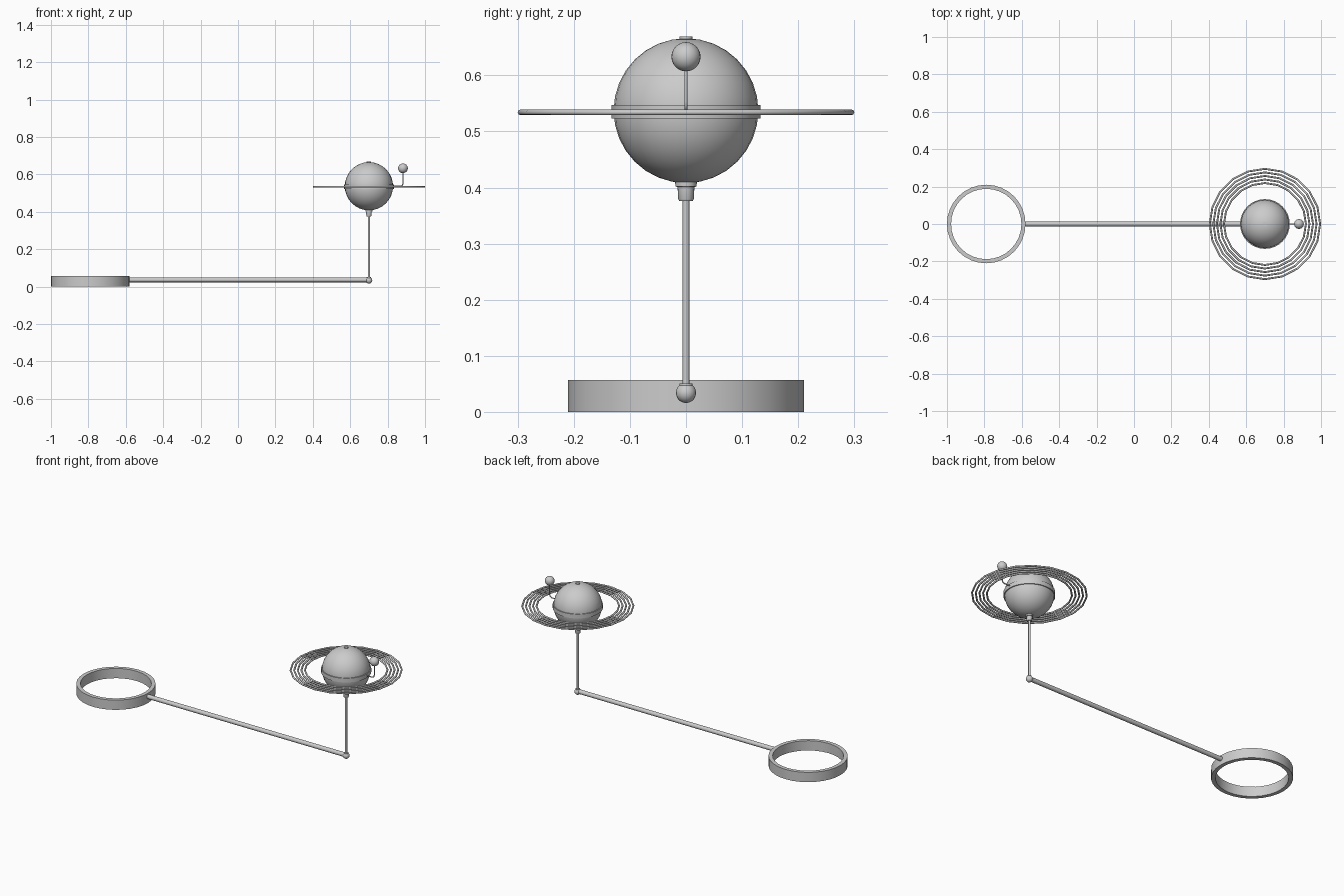
import bpy, math
from mathutils import Vector

if "Cube" in bpy.data.objects:
    bpy.data.objects.remove(bpy.data.objects["Cube"])

PX, PZ = 0.70, 0.537   # planet centre


def finish(name, angle=40):
    o = bpy.context.object
    o.name = name
    bpy.ops.object.shade_smooth_by_angle(angle=math.radians(angle))
    return o


def rod(name, a, b, r, sides=16):
    a, b = Vector(a), Vector(b)
    d = b - a
    bpy.ops.mesh.primitive_cylinder_add(
        vertices=sides, radius=r, depth=d.length, location=(a + b) / 2,
        rotation=d.to_track_quat('Z', 'Y').to_euler())
    return finish(name)


def ball(name, loc, r, seg=32, rings=16):
    bpy.ops.mesh.primitive_uv_sphere_add(segments=seg, ring_count=rings, radius=r, location=loc)
    return finish(name)


def lathe(name, profile, x, sides, closed=False):
    # spin an (r, z) profile around a vertical axis at x
    n = len(profile)
    verts = [(r * math.cos(2 * math.pi * i / sides), r * math.sin(2 * math.pi * i / sides), z)
             for i in range(sides) for r, z in profile]
    faces = []
    for i in range(sides):
        j = (i + 1) % sides
        for k in range(n if closed else n - 1):
            m = (k + 1) % n
            faces.append((i * n + k, j * n + k, j * n + m, i * n + m))
    if not closed:
        faces.append([i * n for i in reversed(range(sides))])
        faces.append([i * n + n - 1 for i in range(sides)])
    me = bpy.data.meshes.new(name)
    me.from_pydata(verts, [], faces)
    o = bpy.data.objects.new(name, me)
    o.location.x = x
    bpy.context.collection.objects.link(o)
    bpy.ops.object.select_all(action='DESELECT')
    o.select_set(True)
    bpy.context.view_layer.objects.active = o
    return finish(name, 30)


# open base hoop
lathe("base_hoop", [(0.21, 0), (0.21, 0.057), (0.188, 0.057), (0.188, 0)], -0.79, 32, True)

# horizontal arm, elbow ball and upright
rod("arm", (-0.59, 0, 0.036), (PX, 0, 0.036), 0.0125)
ball("elbow_ball", (PX, 0, 0.034), 0.018, 16, 10)
rod("elbow_collar", (PX, 0, 0.04), (PX, 0, 0.051), 0.012)
rod("upright", (PX, 0, 0.034), (PX, 0, 0.42), 0.006)

# stepped socket under the planet
lathe("planet_socket", [(0.012, 0.376), (0.014, 0.38), (0.015, 0.401),
                        (0.019, 0.402), (0.0195, 0.416)], PX, 20)

# planet with top cap and equator band
ball("planet", (PX, 0, PZ), 0.129)
rod("top_cap", (PX, 0, 0.655), (PX, 0, 0.669), 0.012)
lathe("equator_band", [(0.126, 0.523), (0.133, 0.523), (0.133, 0.547), (0.126, 0.547)], PX, 32, True)

# concentric wire rings
for i in range(5):
    bpy.ops.mesh.primitive_torus_add(
        major_segments=20, minor_segments=8, major_radius=0.295 - 0.019 * i,
        minor_radius=0.005, location=(PX, 0, 0.534))
    finish("wire_ring_%d" % (i + 1), 50)

# moon on a bent stalk
cu = bpy.data.curves.new("moon_stalk", 'CURVE')
cu.dimensions = '3D'
cu.bevel_depth = 0.003
cu.bevel_resolution = 2
cu.use_fill_caps = True
sp = cu.splines.new('POLY')
pts = [(0.82, 0.537), (0.866, 0.537), (0.874, 0.539), (0.880, 0.545), (0.882, 0.553), (0.882, 0.615)]
sp.points.add(len(pts) - 1)
for p, (x, z) in zip(sp.points, pts):
    p.co = (x, 0, z, 1)
bpy.context.collection.objects.link(bpy.data.objects.new("moon_stalk", cu))
ball("moon", (0.882, 0, 0.633), 0.026, 24, 12)
